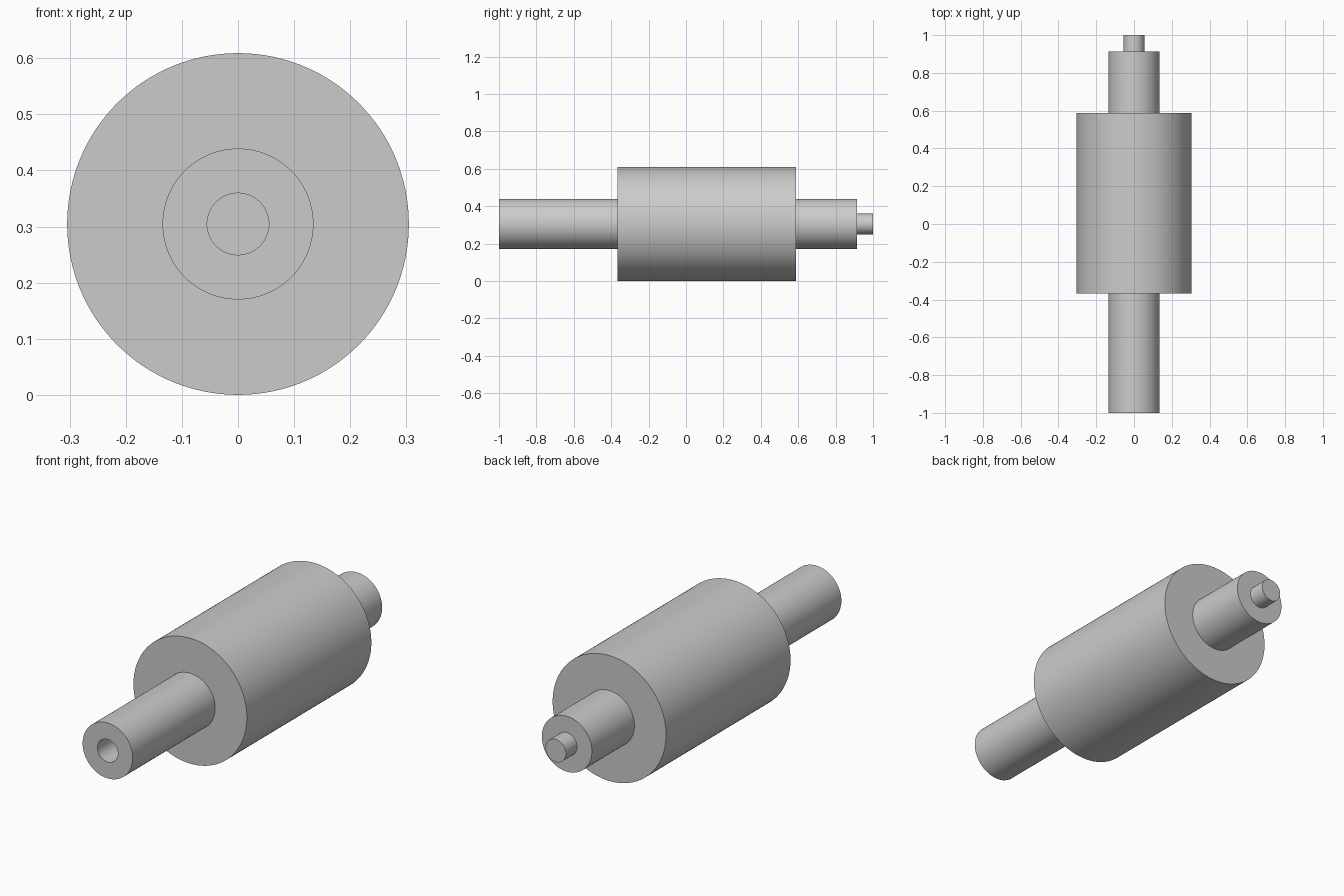
import bpy, bmesh, math
from mathutils import Matrix, Vector

if "Cube" in bpy.data.objects:
    bpy.data.objects.remove(bpy.data.objects["Cube"])

RADIUS = 0.3045      # body radius, also the height of the axis
SEGMENTS = 128

grey = bpy.data.materials.new("light grey")
grey.diffuse_color = (0.6, 0.6, 0.6, 1)
grey.use_nodes = True
grey.node_tree.nodes["Principled BSDF"].inputs["Base Color"].default_value = grey.diffuse_color

# Stepped roller profile as (radius, y), from the socket floor to the pin tip
profile = [
    (0, -0.80), (0.055, -0.80), (0.055, -1.0),      # blind socket
    (0.1345, -1.0), (0.1345, -0.367),               # front shaft
    (RADIUS, -0.367), (RADIUS, 0.588),              # body
    (0.1345, 0.588), (0.1345, 0.914),               # rear shaft
    (0.055, 0.914), (0.055, 1.0), (0, 1.0),         # pin
]


def lathe(name, points, material):
    """Spin a profile around the y axis."""
    bm = bmesh.new()
    verts = [bm.verts.new((r, y, 0)) for r, y in points]
    edges = [bm.edges.new(pair) for pair in zip(verts, verts[1:])]
    bmesh.ops.spin(bm, geom=verts + edges, cent=(0, 0, 0), axis=(0, 1, 0),
                   angle=math.tau, steps=SEGMENTS, use_merge=False)
    bmesh.ops.remove_doubles(bm, verts=bm.verts, dist=1e-5)
    bmesh.ops.recalc_face_normals(bm, faces=bm.faces)
    bmesh.ops.transform(bm, matrix=Matrix.Translation(Vector((0, 0, RADIUS))),
                        verts=bm.verts)
    mesh = bpy.data.meshes.new(name)
    bm.to_mesh(mesh)
    bm.free()
    mesh.materials.append(material)
    obj = bpy.data.objects.new(name, mesh)
    bpy.context.collection.objects.link(obj)
    return obj


roller = lathe("roller", profile, grey)
bpy.context.view_layer.objects.active = roller
roller.select_set(True)
bpy.ops.object.shade_smooth_by_angle(angle=math.radians(30))
